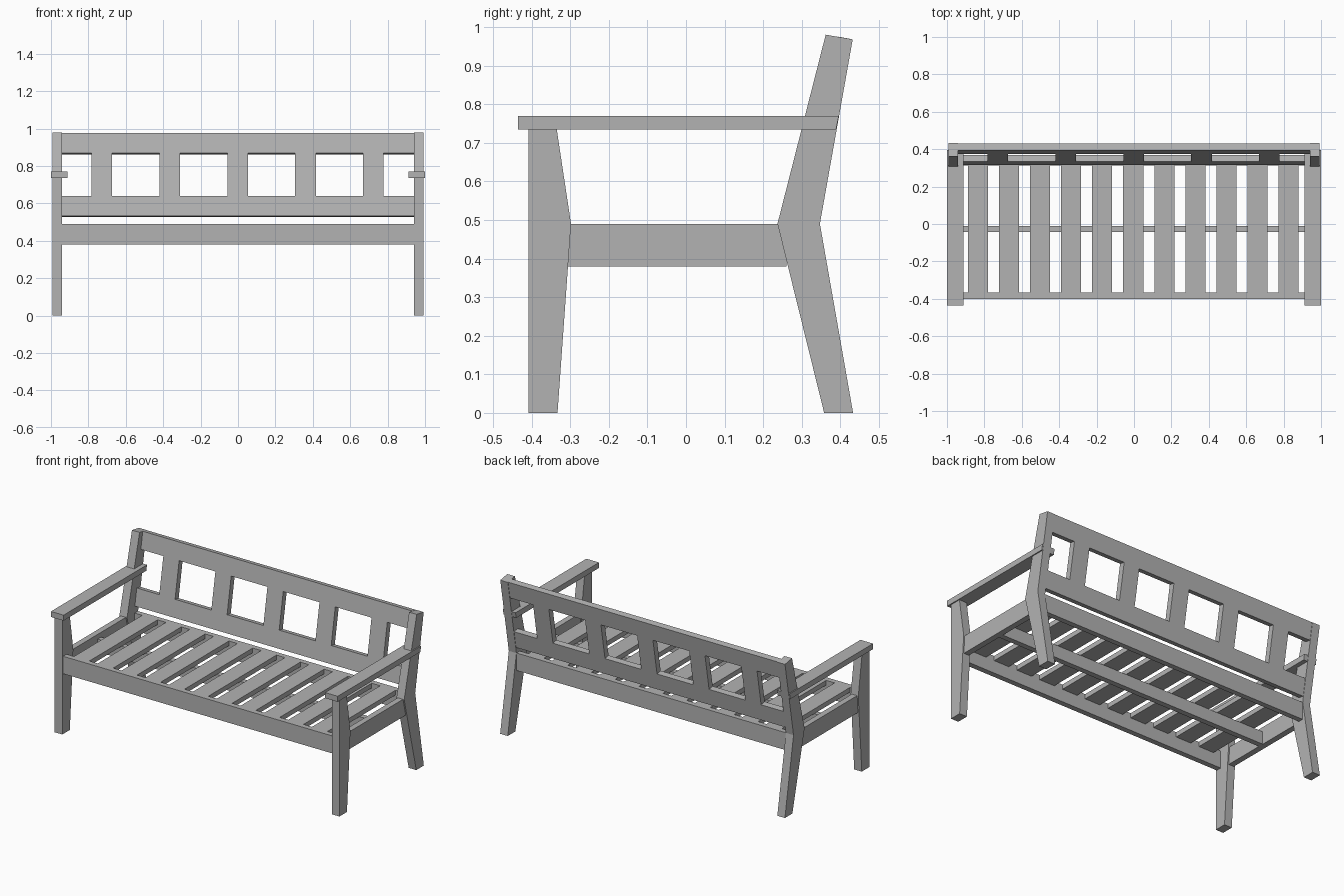
import bpy
import bmesh

cube = bpy.data.objects.get("Cube")
if cube:
    bpy.data.objects.remove(cube, do_unlink=True)

paint = bpy.data.materials.new("plain_grey")
paint.use_nodes = True
GREY = (0.45, 0.45, 0.45, 1)
paint.diffuse_color = GREY
paint.node_tree.nodes["Principled BSDF"].inputs["Base Color"].default_value = GREY


def extrude_x(name, profile, x0, x1):
    """Extrude a (y, z) profile from x0 to x1."""
    bm = bmesh.new()
    face = bm.faces.new([bm.verts.new((x0, y, z)) for y, z in profile])
    side = bmesh.ops.extrude_face_region(bm, geom=[face])
    verts = [g for g in side["geom"] if isinstance(g, bmesh.types.BMVert)]
    bmesh.ops.translate(bm, verts=verts, vec=(x1 - x0, 0, 0))
    bmesh.ops.recalc_face_normals(bm, faces=bm.faces)
    mesh = bpy.data.meshes.new(name)
    bm.to_mesh(mesh)
    bm.free()
    mesh.materials.append(paint)
    obj = bpy.data.objects.new(name, mesh)
    bpy.context.collection.objects.link(obj)
    return obj


def box(name, x0, x1, y0, y1, z0, z1):
    return extrude_x(name, [(y0, z0), (y1, z0), (y1, z1), (y0, z1)], x0, x1)


# Heights and depths shared by several parts
RAIL_LOW, SEAT = 0.38, 0.49
ARM_LOW, ARM_TOP = 0.735, 0.77
LEG_IN, LEG_OUT = 0.94, 0.993

# Side frames: legs, side rail and armrest on each side
front_leg = [(-0.408, 0), (-0.333, 0), (-0.298, SEAT), (-0.335, ARM_LOW), (-0.408, ARM_LOW)]
back_leg = [(0.358, 0), (0.433, 0), (0.347, SEAT), (0.432, 0.968), (0.362, 0.98), (0.237, SEAT)]
armrest = [(-0.435, ARM_LOW), (0.389, ARM_LOW), (0.396, ARM_TOP), (-0.435, ARM_TOP)]
for side, s in (("left", 1), ("right", -1)):
    extrude_x(side + "_front_leg", front_leg, s * LEG_IN, s * LEG_OUT)
    extrude_x(side + "_back_leg", back_leg, s * LEG_IN, s * LEG_OUT)
    extrude_x(side + "_armrest", armrest, s * 0.912, s)
    box(side + "_side_rail", s * 0.948, s * 0.985, -0.31, 0.26, RAIL_LOW, SEAT)

# Seat frame
box("front_rail", -LEG_IN, LEG_IN, -0.4, -0.366, RAIL_LOW, SEAT)
box("rear_rail", -LEG_IN, LEG_IN, 0.313, 0.346, RAIL_LOW, SEAT)
box("middle_support", -0.948, 0.948, -0.044, -0.01, RAIL_LOW, 0.46)

# Seat slats
SLATS, PITCH, HALF = 11, 0.166, 0.0535
for i in range(SLATS):
    x = (i - (SLATS - 1) / 2) * PITCH - 0.004
    box(f"seat_slat_{i + 1}", x - HALF, x + HALF, -0.366, 0.313, 0.46, SEAT)

# Tilted backrest boards: heights are measured on the front face
LEAN = 0.178


def back_board(name, x0, x1, z0, z1):
    def front(z):
        return (0.315 + (z - 0.533) * LEAN, z)

    def rear(z):
        y, z = front(z)
        return (y + 0.036, z - 0.0064)

    return extrude_x(name, [front(z0), rear(z0), rear(z1), front(z1)], x0, x1)


back_board("backrest_lower_board", -LEG_IN, LEG_IN, 0.533, 0.64)
back_board("backrest_upper_board", -LEG_IN, LEG_IN, 0.868, 0.975)
for i in range(5):
    x = (i - 2) * 0.363 - 0.002
    back_board(f"backrest_post_{i + 1}", x - 0.055, x + 0.055, 0.64, 0.868)
